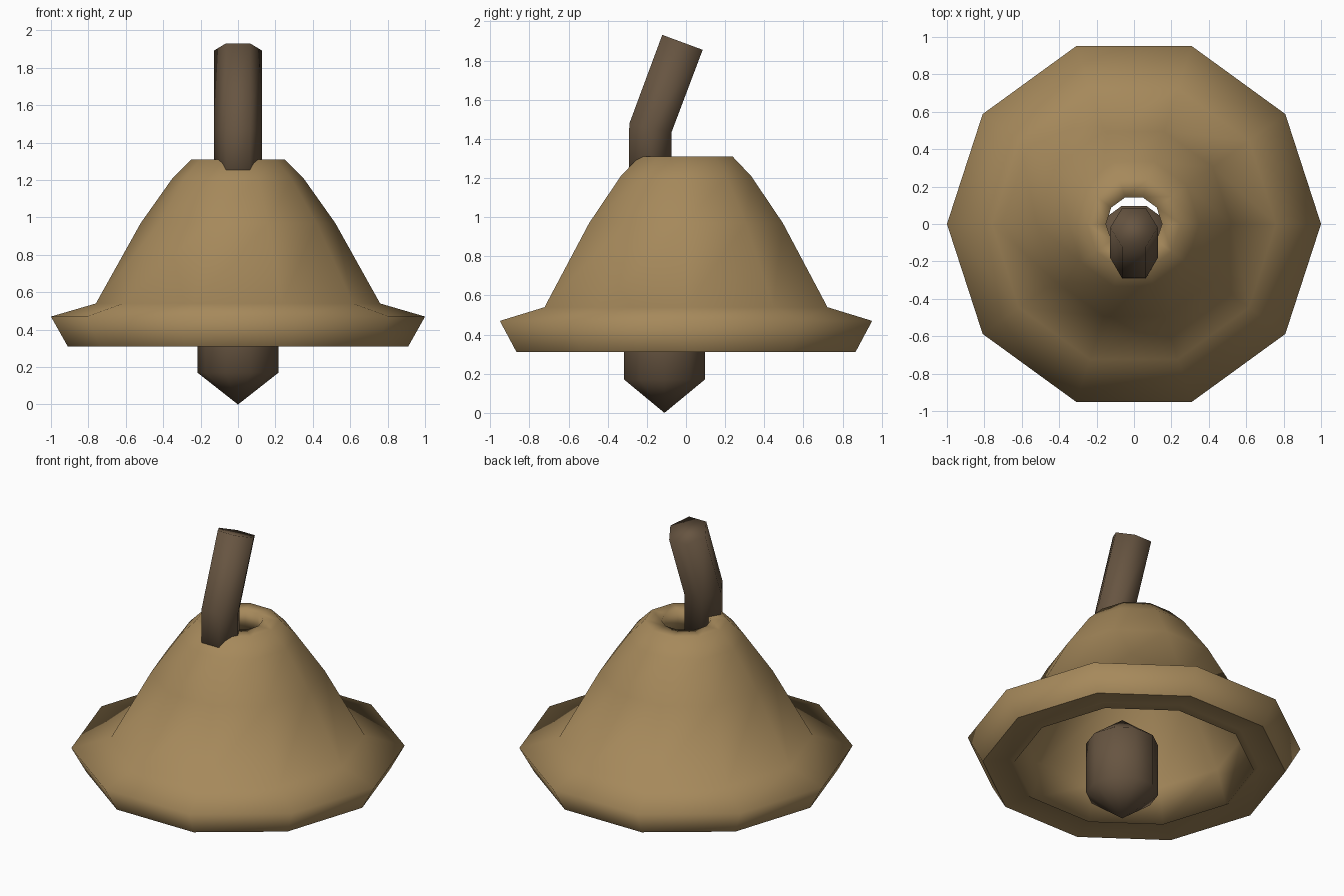
import bpy
import bmesh
from math import cos, sin, tau
from mathutils import Matrix, Vector

cube = bpy.data.objects.get("Cube")
if cube:
    bpy.data.objects.remove(cube)


def material(name, rgb):
    mat = bpy.data.materials.new(name)
    mat.use_nodes = True
    mat.diffuse_color = (*rgb, 1)
    mat.node_tree.nodes["Principled BSDF"].inputs["Base Color"].default_value = (*rgb, 1)
    return mat


brass = material("aged brass", (0.38, 0.25, 0.105))
wood = material("dark brown", (0.135, 0.09, 0.053))


def finish(name, bm, mat):
    bmesh.ops.recalc_face_normals(bm, faces=bm.faces)
    for face in bm.faces:
        face.smooth = True
    mesh = bpy.data.meshes.new(name)
    bm.to_mesh(mesh)
    bm.free()
    mesh.materials.append(mat)
    obj = bpy.data.objects.new(name, mesh)
    bpy.context.collection.objects.link(obj)
    return obj


def ring(bm, centre, radius, sides, lean=0.0):
    """Polygon ring, leaning its back edge downwards."""
    verts = []
    for i in range(sides):
        a = tau * i / sides
        x, y = radius * cos(a), radius * sin(a)
        verts.append(bm.verts.new(Vector(centre) + Vector((x, y * cos(lean), -y * sin(lean)))))
    return verts


def bridge(bm, a, b):
    for i in range(len(a)):
        j = (i + 1) % len(a)
        bm.faces.new((a[i], a[j], b[j], b[i]))


# Bell: outer wall, open crown, thick inner wall and a shallow recess under the rim
outer = [(0.91, 0.31), (1.0, 0.47), (0.76, 0.54), (0.52, 0.97),
         (0.35, 1.21), (0.25, 1.31), (0.15, 1.31)]
inner = [(0.15, 1.18), (0.27, 1.15), (0.42, 0.94), (0.65, 0.53),
         (0.72, 0.312), (0.75, 0.335)]
bm = bmesh.new()
rings = [ring(bm, (0, 0, z), r, 10) for r, z in outer + inner]
for k, lower in enumerate(rings):
    bridge(bm, lower, rings[(k + 1) % len(rings)])
rim = rings[0]
for i, v in enumerate(rim):
    bm.edges.get((v, rim[(i + 1) % len(rim)])).smooth = False
finish("bell", bm, brass)

# Handle: hexagonal bar with one bend
bm = bmesh.new()
path = [((0, -0.182, 1.13), 0.0), ((0, -0.182, 1.455), 0.2), ((0, -0.018, 1.893), 0.354)]
rings = [ring(bm, c, 0.127, 6, lean) for c, lean in path]
for lower, upper in zip(rings, rings[1:]):
    bridge(bm, lower, upper)
bm.faces.new(rings[0])
bm.faces.new(rings[-1])
finish("handle", bm, wood)

# Clapper: coarse stretched ball with corners to the left and right
bm = bmesh.new()
bmesh.ops.create_uvsphere(bm, u_segments=10, v_segments=3, radius=1)
bmesh.ops.rotate(bm, matrix=Matrix.Rotation(tau / 4, 3, "Z"), verts=bm.verts)
bmesh.ops.scale(bm, vec=(0.25, 0.25, 0.34), verts=bm.verts)
bmesh.ops.translate(bm, vec=(0, -0.11, 0.34), verts=bm.verts)
finish("clapper", bm, wood)
